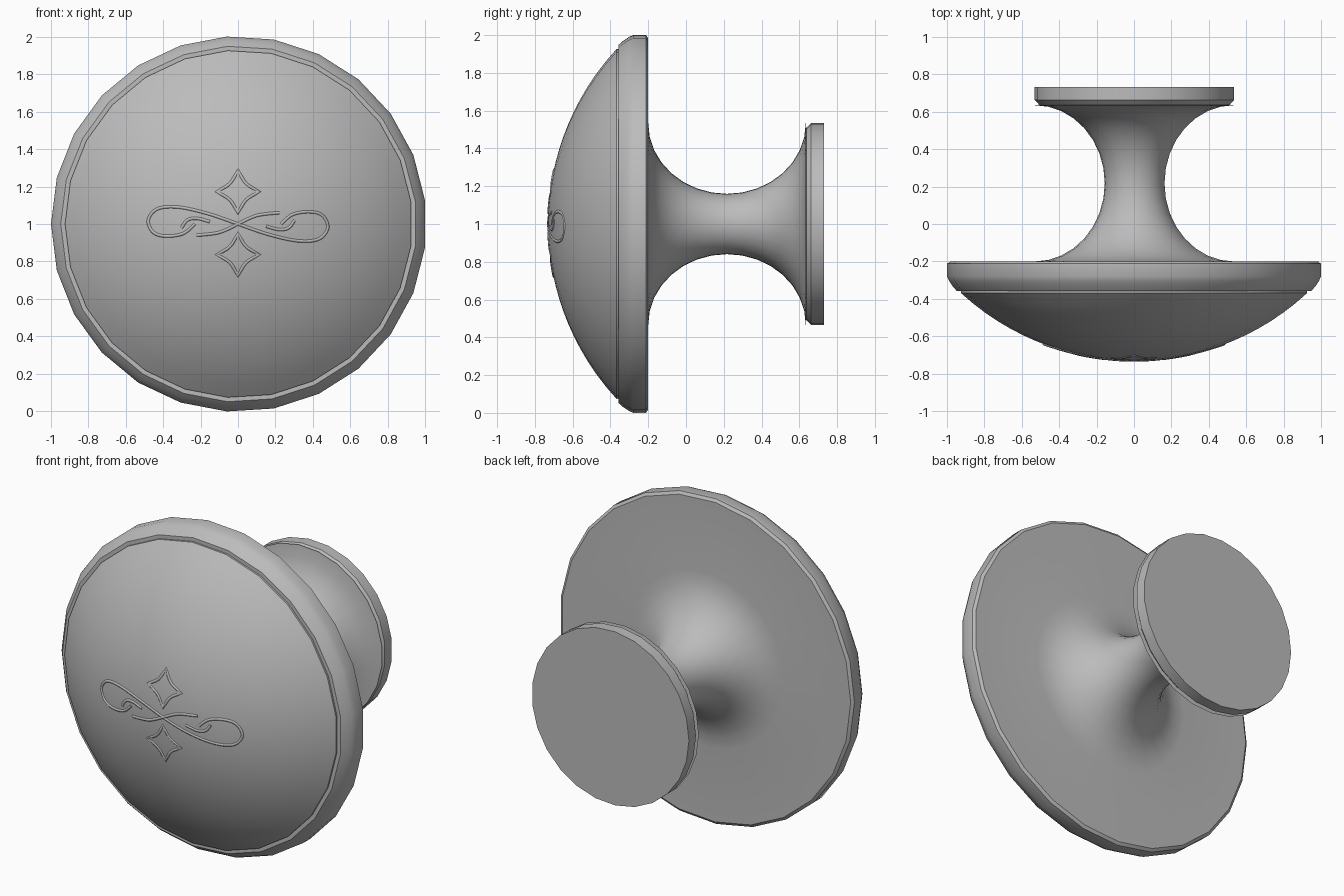
import bpy
import bmesh
from math import sin, cos, pi, sqrt, radians

SIDES = 25
AXIS_X, AXIS_Z = 0.004, 1.0
DOME_R, DOME_EDGE, DOME_TOP = 1.37, 0.927, -0.73

default = bpy.data.objects.get("Cube")
if default:
    bpy.data.objects.remove(default)

# Single metal colour
metal = bpy.data.materials.new("grey_metal")
metal.use_nodes = True
colour = (0.5, 0.5, 0.5, 1)
metal.diffuse_color = colour
metal.node_tree.nodes["Principled BSDF"].inputs["Base Color"].default_value = colour


def dome_y(r):
    return DOME_TOP + DOME_R - sqrt(DOME_R ** 2 - r ** 2)


def lathe(name, profile):
    """Revolve (radius, y) points about the knob's axis; radius 0 makes a tip."""
    bm = bmesh.new()
    rings = []
    for r, y in profile:
        count = SIDES if r > 0 else 1
        rings.append([bm.verts.new((AXIS_X - r * cos(2 * pi * i / SIDES), y,
                                    AXIS_Z + r * sin(2 * pi * i / SIDES)))
                      for i in range(count)])
    for a, b in zip(rings, rings[1:]):
        for i in range(SIDES):
            j = (i + 1) % SIDES
            corners = [a[i % len(a)], a[j % len(a)], b[j % len(b)], b[i % len(b)]]
            bm.faces.new(list(dict.fromkeys(corners)))
    for ring in (rings[0], rings[-1]):
        if len(ring) > 1:
            bm.faces.new(ring)
    bmesh.ops.recalc_face_normals(bm, faces=bm.faces)
    mesh = bpy.data.meshes.new(name)
    bm.to_mesh(mesh)
    bm.free()
    obj = bpy.data.objects.new(name, mesh)
    bpy.context.collection.objects.link(obj)
    mesh.materials.append(metal)
    bpy.ops.object.select_all(action="DESELECT")
    obj.select_set(True)
    bpy.context.view_layer.objects.active = obj
    bpy.ops.object.shade_smooth_by_angle(angle=radians(30))
    return obj


def on_dome(x, z):
    return (x, dome_y(sqrt(x * x + z * z)) + 0.004, AXIS_Z + z)


def smooth_path(points, steps=8):
    """Catmull-Rom samples through 2D points."""
    pts = [points[0]] + points + [points[-1]]
    out = []
    for a, b, c, d in zip(pts, pts[1:], pts[2:], pts[3:]):
        for k in range(steps):
            t = k / steps
            out.append(tuple(0.5 * (2 * q + (r - p) * t + (2 * p - 5 * q + 4 * r - s) * t * t
                                    + (3 * q - p - 3 * r + s) * t ** 3)
                             for p, q, r, s in zip(a, b, c, d)))
    return out + [points[-1]]


def ornament(name, path, closed=False):
    """Fine wire laid into the dome surface."""
    curve = bpy.data.curves.new(name, "CURVE")
    curve.dimensions = "3D"
    curve.bevel_depth = 0.009
    curve.bevel_resolution = 1
    curve.use_fill_caps = True
    spline = curve.splines.new("POLY")
    spline.points.add(len(path) - 1)
    for point, (x, z) in zip(spline.points, path):
        point.co = (*on_dome(x, z), 1)
    spline.use_cyclic_u = closed
    curve.materials.append(metal)
    bpy.context.collection.objects.link(bpy.data.objects.new(name, curve))


# Body: foot, waisted stem, flat back and rounded rim
foot = [(0.535, 0.73), (0.535, 0.662), (0.51, 0.637)]
stem = []
for i in range(17):
    a = pi * i / 16
    stem.append((0.535 - 0.375 * sin(a), 0.217 + 0.417 * cos(a)))
rim = [(0.985, -0.2), (1.002, -0.212), (1.002, -0.28), (0.99, -0.305),
       (0.972, -0.332), (0.95, -0.357), (0.915, -0.357)]
lathe("knob_body", foot + stem + rim)

# Domed face
dome = [(DOME_EDGE * i / 14, dome_y(DOME_EDGE * i / 14)) for i in range(15)]
lathe("domed_face", dome + [(DOME_EDGE, -0.345)])

# Scrollwork, each stroke repeated by a half turn
strokes = {
    "scroll_loop": [(0, 0), (0.16, -0.055), (0.32, -0.09), (0.43, -0.08), (0.478, -0.02),
                    (0.45, 0.045), (0.38, 0.065), (0.29, 0.05), (0.23, 0)],
    "scroll_hook": [(0.3, 0.02), (0.27, -0.02), (0.22, -0.03), (0.15, -0.012)],
    "scroll_cross": [(0, 0), (0.1, 0.045), (0.22, 0.06)],
}
for name, points in strokes.items():
    for side, s in (("left", 1), ("right", -1)):
        ornament(f"{name}_{side}", smooth_path([(s * x, s * z) for x, z in points]))

# Concave diamonds above and below the scroll
for name, centre in (("upper_diamond", 0.172), ("lower_diamond", -0.163)):
    outline = []
    for quarter in range(4):
        c, s = cos(quarter * pi / 2), sin(quarter * pi / 2)
        for k in range(6):
            t = k / 6
            bow = 1 - 0.25 * 4 * t * (1 - t)
            x, z = 0.115 * (1 - t) * bow, 0.115 * t * bow
            outline.append((c * x - s * z, centre + s * x + c * z))
    ornament(name, outline, closed=True)
